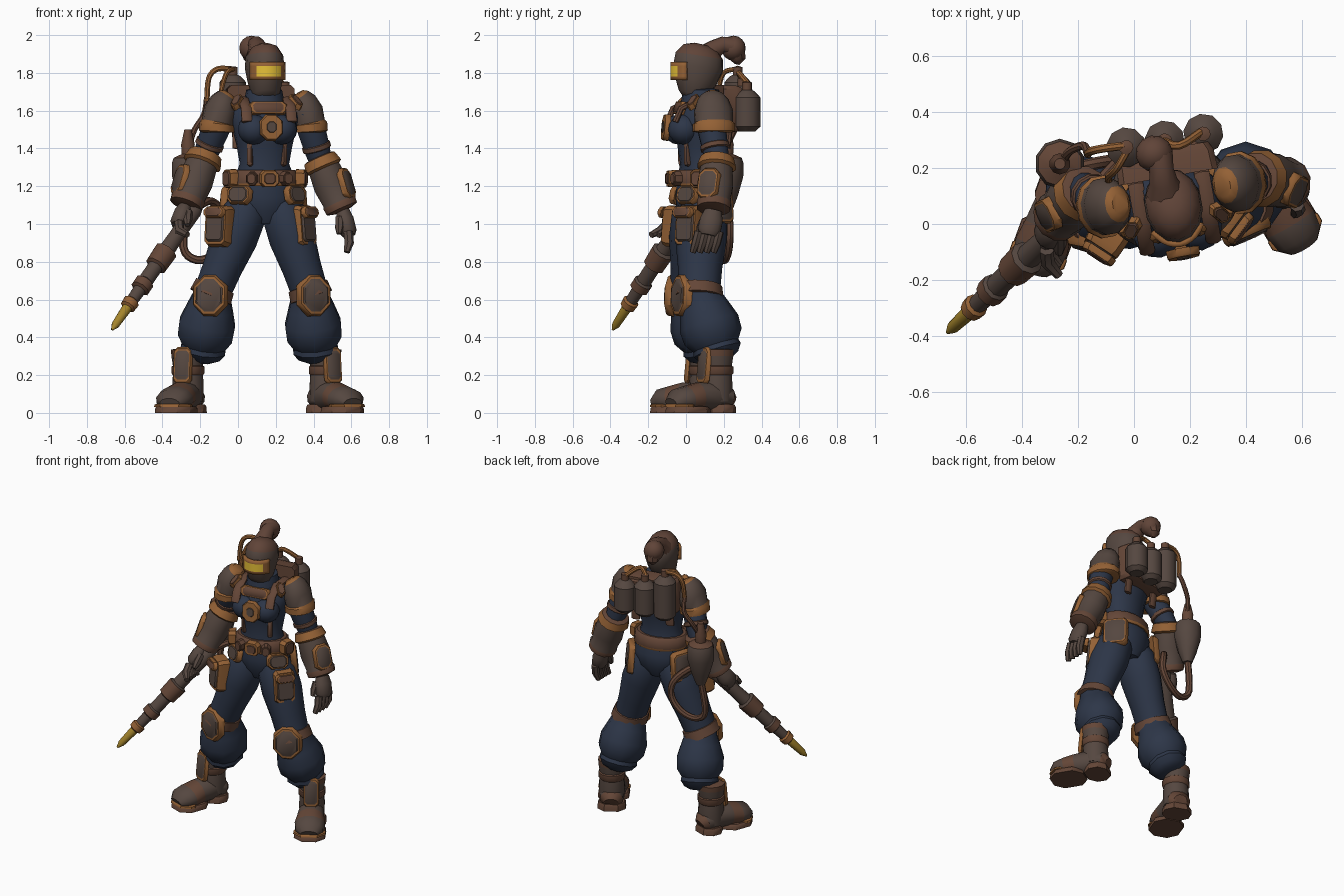
import bpy, bmesh, math
from mathutils import Vector as V, Matrix as M

cube = bpy.data.objects.get("Cube")
if cube:
    bpy.data.objects.remove(cube, do_unlink=True)


def material(name, *rgb):
    lin = [((c / 255 + .055) / 1.055) ** 2.4 for c in rgb] + [1]
    m = bpy.data.materials.new(name)
    m.use_nodes = True
    m.diffuse_color = lin
    bsdf = m.node_tree.nodes["Principled BSDF"]
    bsdf.inputs["Base Color"].default_value = lin
    bsdf.inputs["Roughness"].default_value = .8
    return m


NAVY = material("navy_cloth", 45, 54, 72)
GREY = material("dark_armour", 85, 71, 64)
BROWN = material("brown_leather", 100, 70, 55)
TAN = material("copper_trim", 148, 97, 53)
HAIR = material("hair", 96, 68, 56)
YELLOW = material("visor_yellow", 244, 204, 60)
GOLD = material("gold_tip", 165, 133, 44)

WORLD = M.Identity(4)
BODY = M.Translation((.14, .07, 0)) @ M.Rotation(math.radians(10), 4, 'Z')
SIDES = (("left", 1), ("right", -1))
made = []


def finish(bm, name, mats, frame=WORLD):
    bmesh.ops.recalc_face_normals(bm, faces=bm.faces)
    mesh = bpy.data.meshes.new(name)
    bm.to_mesh(mesh)
    bm.free()
    mesh.transform(frame)
    for m in mats:
        mesh.materials.append(m)
    ob = bpy.data.objects.new(name, mesh)
    bpy.context.collection.objects.link(ob)
    made.append(ob)
    return ob


def loft(name, rings, mats, frame=WORLD, sides=12, ref=(0, 1, 0)):
    """Skin elliptical rings (centre, rx, ry) that turn with the path."""
    if not isinstance(mats, list):
        mats = [mats] * (len(rings) - 1)
    used = list(dict.fromkeys(mats))
    pts = [V(r[0]) for r in rings]
    bm, loops, side = bmesh.new(), [], None
    for i, (p, rx, ry) in enumerate(rings):
        t = (pts[min(i + 1, len(pts) - 1)] - pts[max(i - 1, 0)]).normalized()
        side = V(ref).cross(t) if side is None else side - t * side.dot(t)
        side.normalize()
        up = t.cross(side)
        angles = [math.tau * (k + .5) / sides for k in range(sides)]
        loops.append([bm.verts.new(V(p) + side * rx * math.cos(a) + up * ry * math.sin(a)) for a in angles])
    for a, b, m in zip(loops, loops[1:], mats):
        for k in range(sides):
            j = (k + 1) % sides
            bm.faces.new((a[k], a[j], b[j], b[k])).material_index = used.index(m)
    bm.faces.new(loops[0]).material_index = used.index(mats[0])
    bm.faces.new(loops[-1]).material_index = used.index(mats[-1])
    return finish(bm, name, used, frame)


def along(a, b, spec, flat=1):
    return [(V(a).lerp(V(b), t), r, r * flat) for t, r in spec]


def pad(name, loc, face, w, h, depth, chamfer=.02, core=GREY, rim=TAN, frame=WORLD, inner=.77):
    """Chamfered plate pointing along face, with a coloured rim."""
    z = V(face).normalized()
    x = (V((0, 0, 1)) if abs(z.z) < .9 else V((0, 1, 0))).cross(z).normalized()
    rot = M((x, z.cross(x), z)).transposed().to_4x4()
    a, b, c = w / 2, h / 2, chamfer
    outline = [(a, c - b), (a, b - c), (a - c, b), (c - a, b), (-a, b - c), (-a, c - b), (c - a, -b), (a - c, -b)]
    bm = bmesh.new()
    levels = ((1, 0), (.98, depth * .7), (.9, depth), (inner, depth), (inner * .9, depth * 1.15))
    loops = [[bm.verts.new((px * s, py * s, d)) for px, py in outline] for s, d in levels]
    for row, (lo, hi) in enumerate(zip(loops, loops[1:])):
        for k in range(8):
            j = (k + 1) % 8
            bm.faces.new((lo[k], lo[j], hi[j], hi[k])).material_index = int(row == 3)
    bm.faces.new(loops[0])
    bm.faces.new(loops[-1]).material_index = 1
    return finish(bm, name, [rim, core], frame @ M.Translation(loc) @ rot)


def pipe(name, points, radius, mat):
    """Smooth hose through control points."""
    pts = [V(p) for p in points]
    ext = [pts[0]] + pts + [pts[-1]]
    path = []
    for a, b, c, d in zip(ext, ext[1:], ext[2:], ext[3:]):
        for t in (0, .25, .5, .75):
            path.append(b + (c - a) * t / 2 + (a * 2 - b * 5 + c * 4 - d) * t * t / 2
                        + (b * 3 - a - c * 3 + d) * t ** 3 / 2)
    path.append(pts[-1])
    return loft(name, [(p, radius, radius) for p in path], mat, sides=8, ref=(.3, .8, .5))


def ellipsoid(name, loc, size, mat, frame=WORLD):
    bm = bmesh.new()
    bmesh.ops.create_uvsphere(bm, u_segments=12, v_segments=8, radius=1)
    bmesh.ops.scale(bm, vec=size, verts=bm.verts)
    return finish(bm, name, [mat], frame @ M.Translation(loc))


# Torso, collar and chest
profile = [(1.0, .07, .09, .01), (1.07, .165, .125, .01), (1.15, .182, .135, .01), (1.24, .16, .115, 0),
           (1.32, .132, .1, 0), (1.42, .15, .115, 0), (1.5, .17, .13, 0), (1.58, .185, .125, .01),
           (1.64, .15, .1, .02), (1.67, .08, .08, .01)]
loft("torso", [((0, y, z), rx, ry) for z, rx, ry, y in profile], NAVY, BODY, 16)
loft("collar", [((0, .01, z), r, r) for z, r in ((1.6, .115), (1.66, .105), (1.71, .095), (1.72, .06))], NAVY, BODY)
pad("chest_plate", (0, -.09, 1.61), (0, -1, .3), .21, .07, .03, core=BROWN, frame=BODY)
pad("chest_badge", (.005, -.165, 1.51), (0, -1, .1), .12, .14, .03, .035, frame=BODY, inner=.42)
for label, s in SIDES:
    ellipsoid(label + "_bust", (s * .075, -.095, 1.5), (.085, .085, .08), NAVY, BODY)
    path = ((-.15, 1.54), (-.12, 1.61), (-.03, 1.66), (.09, 1.65), (.15, 1.56), (.13, 1.4))
    loft(label + "_harness_strap", [((s * .12, y, z), .03, .016) for y, z in path], BROWN, BODY, 8)
    pad(label + "_waist_seam", (s * .085, -.07, 1.37), (s * .6, -1, 0), .03, .13, .022, .008, BROWN, BROWN, BODY)
    # Shoulder armour: leaning bell with a trimmed lower edge and crown
    bell = [(1.485, .25, .08), (1.49, .25, .095), (1.53, .247, .095), (1.537, .245, .085), (1.6, .232, .087),
            (1.65, .212, .072), (1.675, .195, .055), (1.69, .185, .035)]
    loft(label + "_shoulder_pad", [((s * x, .035, z), r, r * 1.2) for z, x, r in bell],
         [TAN, TAN, TAN, GREY, GREY, GREY, TAN], BODY)
    pad(label + "_shoulder_strap", (s * .15, -.05, 1.635), (s * .5, -.6, .8), .05, .1, .03, core=BROWN, frame=BODY)

# Belt, buckle and hip gear
belt = [(1.2, .178, .138), (1.215, .185, .145), (1.27, .178, .135), (1.285, .165, .12)]
loft("belt", [((0, 0, z), rx, ry) for z, rx, ry in belt], [TAN, BROWN, BROWN], BODY, 16)
pad("buckle", (0, -.13, 1.24), (0, -1, 0), .1, .09, .04, core=BROWN, frame=BODY, inner=.6)
for label, s in SIDES:
    pad(label + "_belt_case", (s * .085, -.12, 1.24), (s * .35, -1, 0), .06, .075, .04, core=BROWN, rim=BROWN, frame=BODY)
    pad(label + "_belt_pouch", (s * .17, -.03, 1.24), (s, -.4, 0), .09, .1, .045, core=BROWN, frame=BODY)
    pad(label + "_hip_flap", (s * .14, -.075, 1.15), (s * .7, -.9, .25), .14, .1, .035, .025, frame=BODY)
    pad(label + "_hip_panel", (s * .165, .07, 1.1), (s, .55, .1), .16, .2, .04, .02, frame=BODY, inner=.8)
    pouch = V((s * .2 - .035, -.06, .985))
    pad(label + "_thigh_pouch", pouch, (s * .75, -.8, .1), .14, .22, .075, frame=BODY)
    pad(label + "_pouch_flap", pouch + V((s * .05, -.06, .075)), (s * .75, -.8, .25), .13, .06, .025, core=BROWN, frame=BODY)

# Head, mask, visor and tied hair
skull = [(1.66, .045, .04, -.055), (1.685, .075, .075, -.04), (1.76, .093, .115, -.02), (1.83, .104, .135, -.005),
         (1.89, .098, .128, 0), (1.93, .072, .095, .01), (1.95, .03, .04, .015)]
loft("head", [((0, y, z), rx, ry) for z, rx, ry, y in skull], [GREY] * 4 + [HAIR] * 2, BODY, 14)
bm = bmesh.new()
heights = (1.763, 1.782, 1.836, 1.857)
angles = [math.radians(11 * k - 55) for k in range(11)]
grid = [[bm.verts.new((.107 * math.sin(a), -.143 * math.cos(a), z)) for a in angles] for z in heights]
for r in range(3):
    for k in range(10):
        f = bm.faces.new((grid[r][k], grid[r][k + 1], grid[r + 1][k + 1], grid[r + 1][k]))
        f.material_index = int(r == 1 and 1 < k < 8)
visor = finish(bm, "visor", [TAN, YELLOW], BODY)
solid = visor.modifiers.new("thickness", 'SOLIDIFY')
solid.thickness, solid.offset = .022, 0
tail = [(.05, 1.89, .07), (.09, 1.93, .05), (.13, 1.95, .044), (.18, 1.94, .05)]
loft("hair_tie", [((-.02, y, z), r, r) for y, z, r in tail], HAIR, BODY, 10, (1, 0, 0))
ellipsoid("hair_bun", (-.035, .19, 1.931), (.067, .066, .066), HAIR, BODY)
loft("hair_end", [((-.035, y, z), r, r) for y, z, r in ((.2, 1.92, .055), (.215, 1.87, .04), (.21, 1.845, .012))], HAIR, BODY, 8)

# Arms: sleeve, gauntlet and hand
for label, shoulder, elbow, wrist, knuckle, curl in (
        ("left", (.36, .12, 1.6), (.435, .165, 1.34), (.555, .145, 1.07), (.585, .12, .95), (-.02, -.01, -.02)),
        ("right", (-.08, .05, 1.6), (-.175, .12, 1.36), (-.28, .02, 1.09), (-.315, -.045, 1.0), (.05, -.03, 0))):
    loft(label + "_sleeve", along(shoulder, elbow, [(0, .075), (.4, .077), (.8, .07), (1.1, .06)]), NAVY)
    loft(label + "_arm_band", along(shoulder, elbow, [(.68, .07), (.7, .079), (.78, .079), (.8, .07)]), BROWN)
    spec = [(-.06, .06), (-.03, .09), (.14, .105), (.18, .088), (.5, .098), (.8, .088), (.84, .094), (.96, .09), (1, .05)]
    loft(label + "_gauntlet", along(elbow, wrist, spec), [BROWN] + [TAN] * 2 + [GREY] * 3 + [BROWN] * 2)
    sign = 1 if label == "left" else -1
    mid = V(elbow).lerp(V(wrist), .52)
    pad(label + "_gauntlet_plate", mid + V((sign * .065, -.03, .01)), (sign, -.45, .35), .12, .17, .03, .03)
    d = (V(knuckle) - V(wrist)).normalized()
    loft(label + "_palm", along(wrist, knuckle, [(0, .036), (.4, .048), (.9, .048), (1.1, .034)], 1.3), GREY)
    for k in range(4):
        root = V(knuckle) + V((0, .037 * (k - 1.5), 0)) - d * .01
        tip = root + d * .055 + V(curl) * .4
        loft(f"{label}_finger_{k + 1}", [(root, .026, .023), (tip, .026, .023), (tip + d * .03 + V(curl), .017, .017)], GREY, sides=7)
    root = V(wrist).lerp(V(knuckle), .3) + V((-sign * .025, -.035, 0))
    loft(label + "_thumb", along(root, root + d * .09 + V((-sign * .025, -.02, 0)), [(0, .025), (.6, .025), (1, .014)]), GREY, sides=7)

# Legs, knee guards and boots
for label, hip, knee, ankle, turn, out in (
        ("left", (.235, .085, 1.08), (.38, .07, .64), (.46, .165, .25), 31, .45),
        ("right", (.045, .06, 1.08), (-.135, .025, .64), (-.265, .1, .25), -20, -.25)):
    loft(label + "_thigh", along(hip, knee, [(-.1, .09), (.05, .12), (.35, .125), (.7, .107), (1, .1)], 1.1), NAVY, sides=14)
    spec = [(-.1, .095), (.08, .108), (.22, .128), (.42, .155), (.6, .152), (.72, .12), (.78, .125), (.87, .1), (.92, .06)]
    low = V(ankle).lerp(V(knee) + V((0, .15, -.4)), .5)
    loft(label + "_baggy_shin", along(knee, low, spec, 1.04), NAVY, sides=10)
    loft(label + "_knee_strap", along(hip, knee, [(.92, .09), (.93, .11), (1.06, .118), (1.07, .09)], 1.1), BROWN, sides=14)
    pad(label + "_knee_guard", V(knee) + V((out * .03, -.075, -.02)), (out, -1, .05), .185, .22, .045, .06, inner=.78)
    boot = M.Translation((ankle[0], ankle[1], 0)) @ M.Rotation(math.radians(turn), 4, 'Z')
    shaft = [(.06, .08), (.14, .084), (.2, .08), (.21, .088), (.245, .088), (.25, .08), (.3, .088), (.335, .09), (.34, .06)]
    loft(label + "_boot_shaft", [((0, 0, z), r, r) for z, r in shaft], [GREY, GREY, BROWN, BROWN, BROWN, GREY, BROWN, BROWN], boot)
    foot = [(.085, .06, .045, .04), (.06, .075, .075, .065), (-.03, .09, .082, .085), (-.12, .085, .09, .077),
            (-.19, .073, .1, .07), (-.25, .066, .09, .06), (-.285, .05, .055, .03)]
    loft(label + "_boot_foot", [((0, y, z), rx, rz) for y, z, rx, rz in foot],
         [BROWN, GREY, GREY, BROWN, GREY, GREY], boot, 12, (0, 0, 1))
    pad(label + "_boot_heel", (0, .015, 0), (0, 0, 1), .18, .15, .045, .045, BROWN, BROWN, boot)
    pad(label + "_boot_sole", (0, -.18, 0), (0, 0, 1), .2, .225, .035, .055, BROWN, BROWN, boot)
    pad(label + "_toe_trim", (0, -.225, .03), (0, 0, 1), .207, .13, .018, .05, TAN, TAN, boot)
    pad(label + "_boot_tongue", (0, -.07, .25), (0, -1, .1), .1, .2, .025, frame=boot)

# Back pack with three tanks
pad("pack_frame", (0, .1, 1.61), (0, 1, 0), .36, .25, .1, core=BROWN, rim=BROWN, frame=BODY)
for k, top in enumerate((1.79, 1.73, 1.71)):
    x = .14 * (k - 1) + .01
    spec = [(1.49, .045), (1.515, .072), (top - .04, .072), (top - .01, .045), (top, .026), (top + .04, .026), (top + .045, .01)]
    loft(f"tank_{k + 1}", [((x, .23, z), r, r) for z, r in spec], [GREY] * 4 + [BROWN] * 2, BODY, 10)
pipe("outer_pipe", [(-.03, .28, 1.82), (-.11, .27, 1.82), (-.155, .26, 1.77), (-.165, .25, 1.65)], .015, TAN)
pipe("inner_pipe", [(-.02, .27, 1.82), (-.06, .2, 1.8), (-.09, .17, 1.7), (-.09, .15, 1.62)], .013, TAN)
pipe("tank_pipe", [(.1, .3, 1.76), (.16, .28, 1.8), (.24, .33, 1.74)], .015, TAN)
pipe("feed_cable", [(-.165, .25, 1.67), (-.18, .28, 1.58), (-.23, .26, 1.5), (-.255, .22, 1.42)], .015, BROWN)

# Hanging valve, hose and lance
valve = [(1.5, .02), (1.42, .038), (1.37, .035), (1.35, .08), (1.32, .09), (1.25, .088), (1.15, .06), (1.07, .03)]
loft("hose_valve", [((-.265, .215, z), r, r) for z, r in valve], [BROWN] * 3 + [GREY] * 4, sides=10)
pipe("lance_hose", [(-.2, .04, 1.1), (-.14, .13, 1.12), (-.06, .22, 1.04), (-.05, .23, .93), (-.12, .22, .84),
                    (-.22, .2, .81), (-.29, .2, .88), (-.265, .215, 1.1)], .022, BROWN)
lance = [(0, .025), (.08, .045), (.27, .042), (.38, .045), (.39, .064), (.5, .06), (.51, .042), (.62, .042), (.63, .053),
         (.68, .053), (.69, .036), (.77, .033), (.78, .045), (.82, .042), (.83, .028), (.96, .022), (1, .006)]
loft("lance", along((-.2, .05, 1.12), (-.667, -.388, .44), lance),
     [GREY] * 4 + [BROWN] * 2 + [GREY] * 2 + [BROWN] * 2 + [GREY] + [TAN] * 3 + [GOLD] * 2, sides=10)

# Shading
bpy.ops.object.select_all(action='DESELECT')
for ob in made:
    ob.select_set(True)
bpy.context.view_layer.objects.active = made[0]
bpy.ops.object.shade_smooth_by_angle(angle=math.radians(40))
